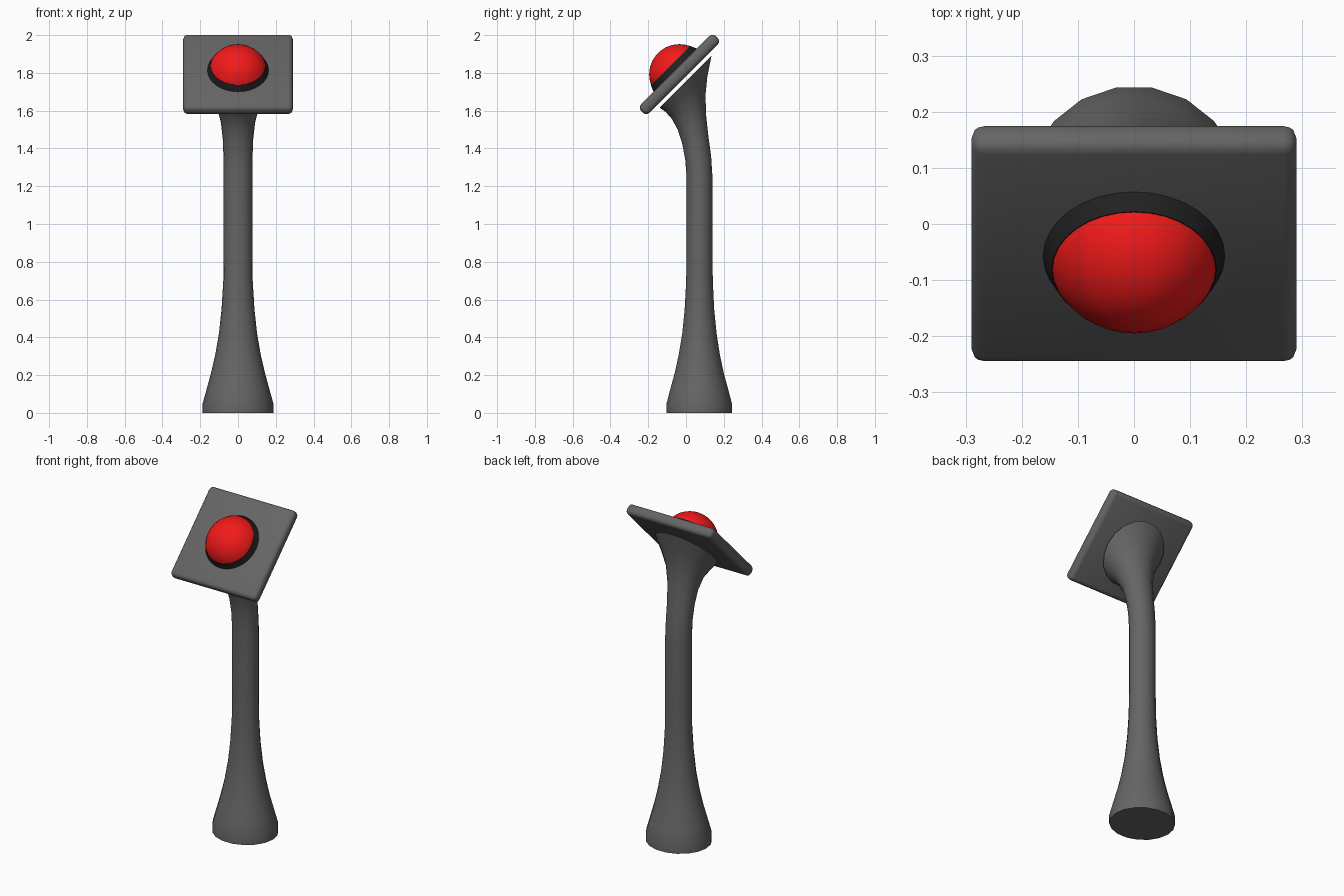
import bpy, bmesh
from math import sin, cos, pi, radians
from mathutils import Matrix, Vector

if "Cube" in bpy.data.objects:
    bpy.data.objects.remove(bpy.data.objects["Cube"])

# Frame of the tilted head: local z points out of the button face
HEAD = Matrix.Translation((0, -0.035, 1.792)) @ Matrix.Rotation(radians(45), 4, 'X')


def material(name, rgb):
    mat = bpy.data.materials.new(name)
    mat.diffuse_color = (*rgb, 1)
    mat.use_nodes = True
    mat.node_tree.nodes["Principled BSDF"].inputs["Base Color"].default_value = mat.diffuse_color
    return mat


def make(name, bm, mat, angle=35, matrix=None):
    bmesh.ops.recalc_face_normals(bm, faces=bm.faces)
    mesh = bpy.data.meshes.new(name)
    bm.to_mesh(mesh)
    bm.free()
    obj = bpy.data.objects.new(name, mesh)
    bpy.context.collection.objects.link(obj)
    if matrix:
        obj.matrix_world = matrix
    mesh.materials.append(mat)
    bpy.ops.object.select_all(action='DESELECT')
    obj.select_set(True)
    bpy.context.view_layer.objects.active = obj
    bpy.ops.object.shade_smooth_by_angle(angle=radians(angle))
    return obj


grey = material("dark_grey", (0.13, 0.13, 0.13))
black = material("black", (0.015, 0.015, 0.015))
red = material("red", (0.9, 0.01, 0.01))

# Pole: 18-sided rings, each given by front (y, z), back (y, z) and half width
rings = [
    (-0.103, 0.0, 0.243, 0.0, 0.187),
    (-0.103, 0.05, 0.243, 0.05, 0.187),
    (-0.082, 0.13, 0.222, 0.13, 0.165),
    (-0.060, 0.21, 0.200, 0.21, 0.143),
    (-0.038, 0.31, 0.179, 0.31, 0.120),
    (-0.020, 0.42, 0.162, 0.42, 0.101),
    (-0.007, 0.55, 0.149, 0.55, 0.087),
    (0.001, 0.70, 0.142, 0.70, 0.078),
    (0.003, 0.85, 0.140, 0.85, 0.077),
    (0.003, 1.25, 0.140, 1.25, 0.077),
    (-0.004, 1.34, 0.133, 1.36, 0.077),
    (-0.020, 1.425, 0.119, 1.46, 0.080),
    (-0.044, 1.50, 0.107, 1.57, 0.090),
    (-0.077, 1.56, 0.103, 1.68, 0.112),
    (-0.108, 1.593, 0.113, 1.78, 0.148),
    (-0.139, 1.616, 0.135, 1.890, 0.187),
]
SIDES = 18
bm = bmesh.new()
loops = []
for fy, fz, by, bz, w in rings:
    front, back = Vector((0, fy, fz)), Vector((0, by, bz))
    mid, half = (front + back) / 2, (back - front) / 2 / cos(pi / SIDES)
    loops.append([bm.verts.new(mid + half * sin(a) + Vector((w * cos(a), 0, 0)))
                  for a in (2 * pi * i / SIDES for i in range(SIDES))])
for lo, hi in zip(loops, loops[1:]):
    for i in range(SIDES):
        j = (i + 1) % SIDES
        bm.faces.new((lo[i], lo[j], hi[j], hi[i]))
bm.faces.new(loops[0])
bm.faces.new(loops[-1])
make("pole", bm, grey)

# Tilted plate with rounded edges
bm = bmesh.new()
bmesh.ops.create_cube(bm, size=1, matrix=Matrix.Diagonal((0.58, 0.56, 0.063, 1)))
bmesh.ops.bevel(bm, geom=bm.edges[:], offset=0.024, segments=3, profile=0.5, affect='EDGES')
make("plate", bm, grey, 40, HEAD)

# Tapered collar around the button
bm = bmesh.new()
bmesh.ops.create_cone(bm, cap_ends=True, segments=32, radius1=0.163, radius2=0.147,
                      depth=0.037, matrix=Matrix.Translation((0, 0, 0.0475)))
make("button_collar", bm, black, 35, HEAD)

# Domed button: the part of a sphere above the plate
bm = bmesh.new()
bmesh.ops.create_uvsphere(bm, u_segments=32, v_segments=20, radius=0.16)
bmesh.ops.bisect_plane(bm, geom=bm.verts[:] + bm.edges[:] + bm.faces[:],
                       plane_co=(0, 0, 0.06), plane_no=(0, 0, 1), clear_inner=True)
bmesh.ops.holes_fill(bm, edges=[e for e in bm.edges if e.is_boundary], sides=0)
make("button", bm, red, 35, HEAD)
